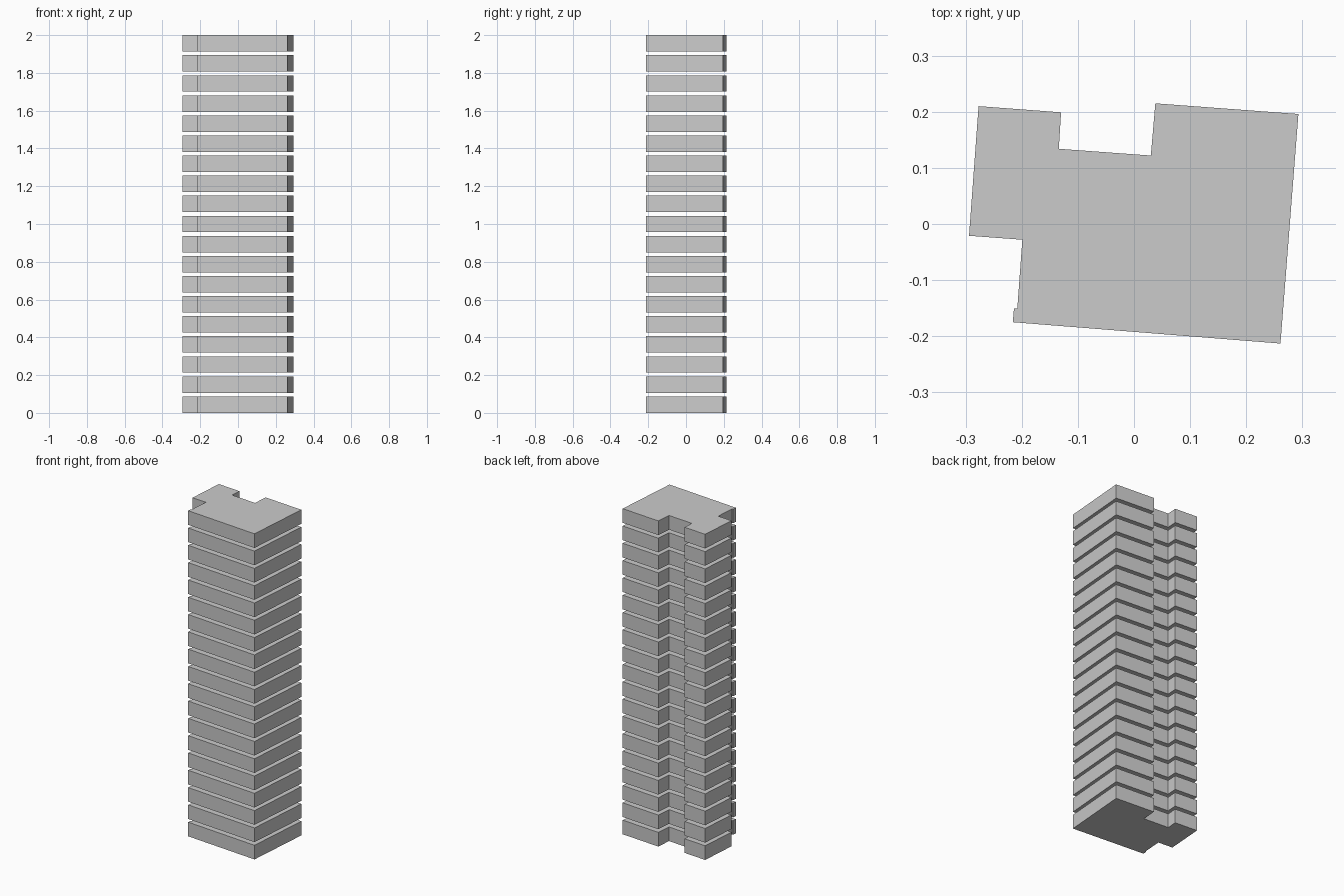
import bpy, bmesh

if "Cube" in bpy.data.objects:
    bpy.data.objects.remove(bpy.data.objects["Cube"])

FLOORS = 19
SLAB = 0.087
PITCH = (2.0 - SLAB) / (FLOORS - 1)

# Floor plan outline, slightly rotated with two notches
PLAN = [(-0.277, 0.210), (-0.294, -0.021), (-0.199, -0.028), (-0.208, -0.151),
        (-0.214, -0.151), (-0.216, -0.175), (0.261, -0.213), (0.293, 0.196),
        (0.038, 0.215), (0.030, 0.122), (-0.134, 0.134), (-0.130, 0.199)]

# One storey: extruded floor plan
bm = bmesh.new()
base = bm.faces.new([bm.verts.new((x, y, 0)) for x, y in PLAN])
top = bmesh.ops.extrude_face_region(bm, geom=[base], use_keep_orig=True)
bmesh.ops.translate(bm, vec=(0, 0, SLAB),
                    verts=[v for v in top["geom"] if isinstance(v, bmesh.types.BMVert)])
bmesh.ops.recalc_face_normals(bm, faces=bm.faces[:])
mesh = bpy.data.meshes.new("tower_floors")
bm.to_mesh(mesh)
bm.free()
tower = bpy.data.objects.new("tower_floors", mesh)
bpy.context.collection.objects.link(tower)

# Stack of separate storeys with open gaps between them
stack = tower.modifiers.new("storeys", 'ARRAY')
stack.count = FLOORS
stack.use_relative_offset = False
stack.use_constant_offset = True
stack.constant_offset_displace = (0, 0, PITCH)
